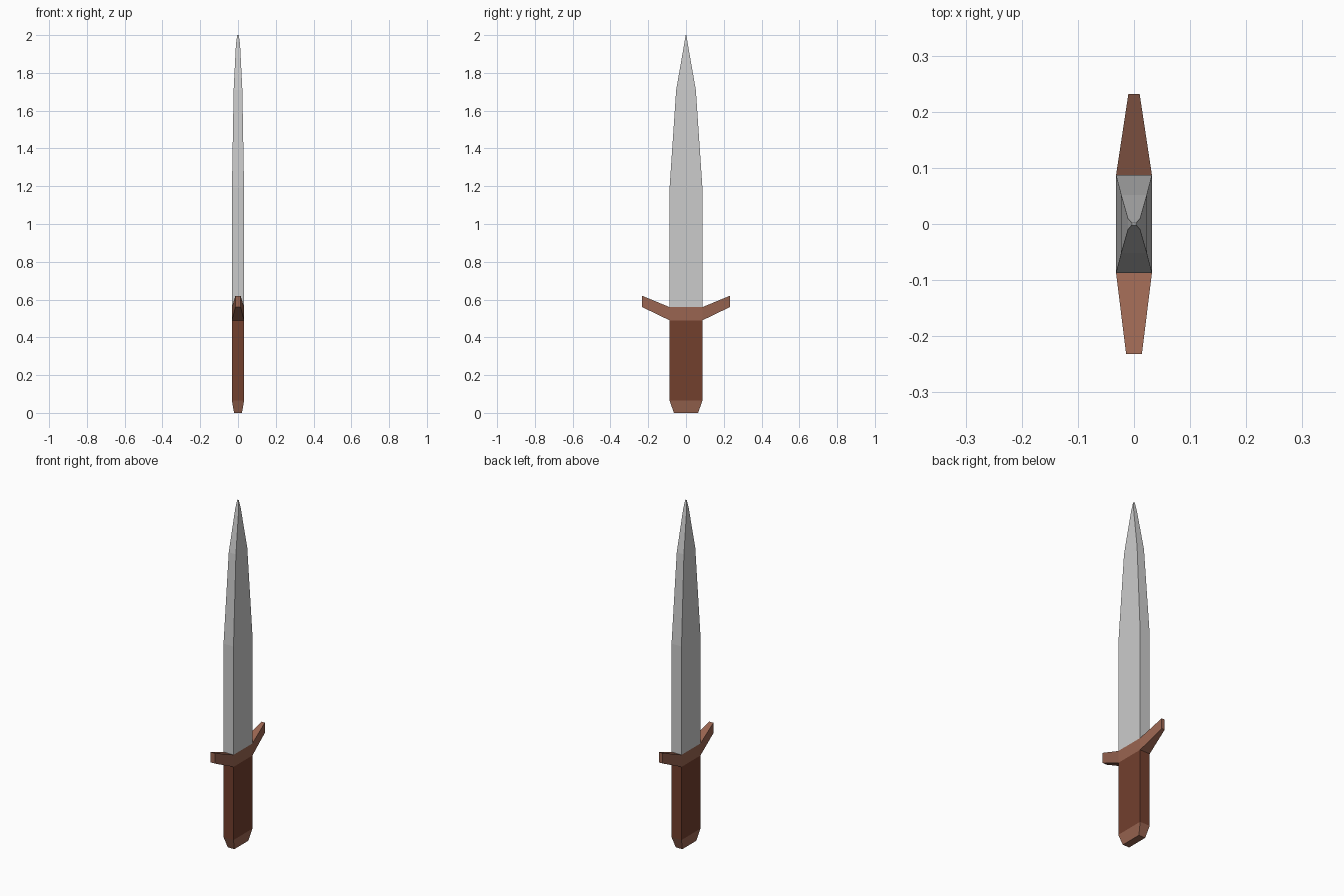
import bpy, bmesh

if "Cube" in bpy.data.objects:
    bpy.data.objects.remove(bpy.data.objects["Cube"])


def material(name, rgb):
    m = bpy.data.materials.new(name)
    m.diffuse_color = (*rgb, 1)
    m.use_nodes = True
    m.node_tree.nodes["Principled BSDF"].inputs["Base Color"].default_value = m.diffuse_color
    return m


def loft(name, rings, mat=None):
    """Skin a list of four-point rings and cap both ends."""
    bm = bmesh.new()
    loops = [[bm.verts.new(p) for p in ring] for ring in rings]
    for a, b in zip(loops, loops[1:]):
        for i in range(4):
            j = (i + 1) % 4
            bm.faces.new((a[i], a[j], b[j], b[i]))
    bm.faces.new(loops[0])
    bm.faces.new(loops[-1])
    bmesh.ops.recalc_face_normals(bm, faces=bm.faces)
    me = bpy.data.meshes.new(name)
    bm.to_mesh(me)
    bm.free()
    ob = bpy.data.objects.new(name, me)
    bpy.context.collection.objects.link(ob)
    if mat:
        me.materials.append(mat)
    return ob


def level(z, x, y):
    """Horizontal rectangle with half sizes x, y."""
    return [(-x, -y, z), (x, -y, z), (x, y, z), (-x, y, z)]


def station(y, x, z0, z1):
    """Upright rectangle across the guard."""
    return [(-x, y, z0), (x, y, z0), (x, y, z1), (-x, y, z1)]


wood = material("grip_brown", (0.17, 0.05, 0.027))
trim = material("guard_brown", (0.32, 0.13, 0.082))
W, D = 0.032, 0.087

# Pommel and grip
loft("pommel", [level(0, 0.021, 0.064), level(0.065, W, D)], trim)
loft("grip", [level(0.065, W, D), level(0.49, W, D)], wood)

# Guard with upswept tapering arms
loft("guard", [station(-0.232, 0.014, 0.56, 0.62), station(-D, W, 0.49, 0.56),
               station(D, W, 0.49, 0.56), station(0.232, 0.010, 0.56, 0.62)], trim)

# Blade narrowing in steps to the tip
loft("blade", [level(0.56, W, D), level(1.19, W, D), level(1.71, 0.023, 0.052),
               level(1.95, 0.011, 0.010), level(2.0, 0.004, 0.002)])
